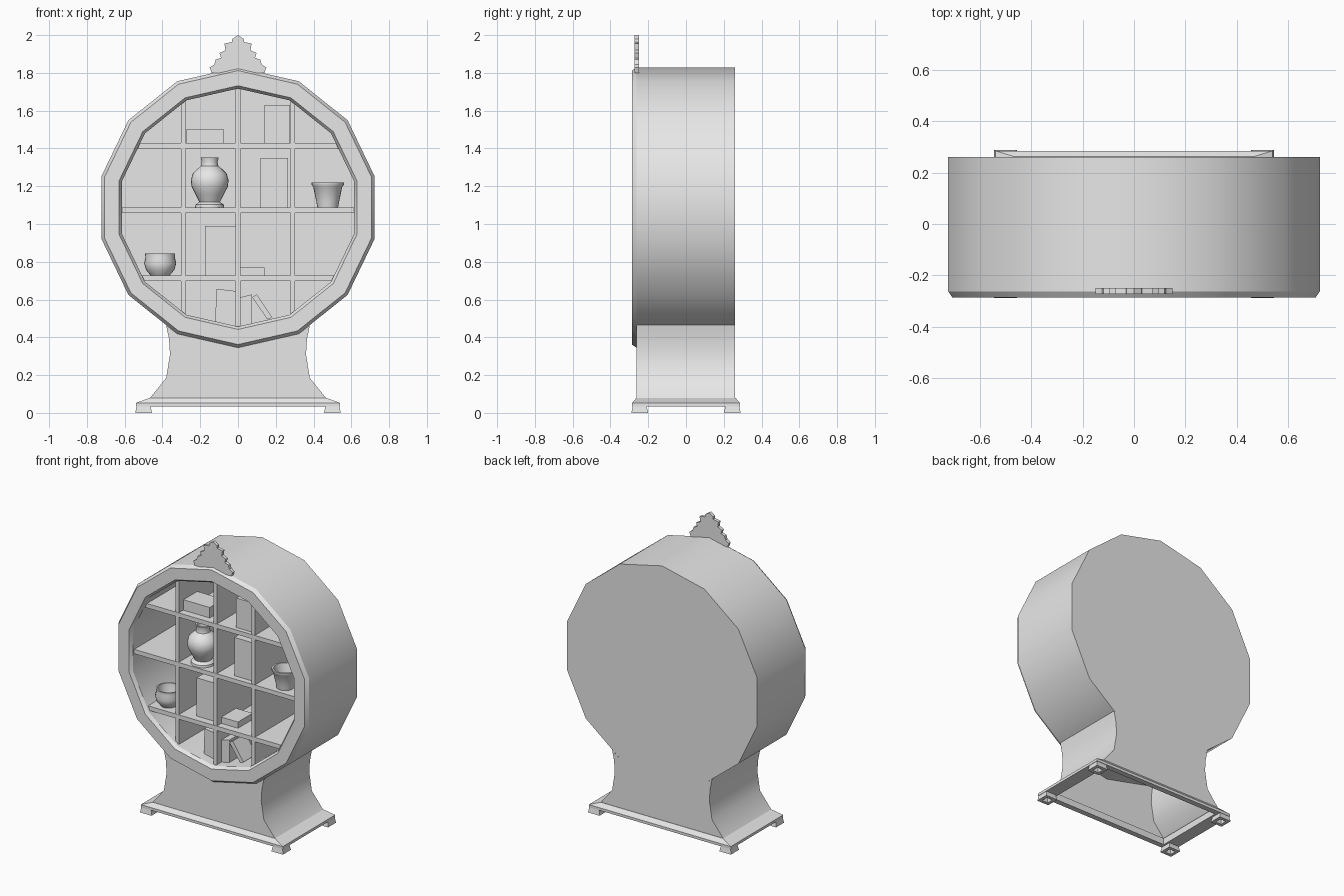
import bpy, bmesh, math
from mathutils import Matrix, Vector

if "Cube" in bpy.data.objects:
    bpy.data.objects.remove(bpy.data.objects["Cube"])

grey = bpy.data.materials.new("plain grey")
grey.use_nodes = True
grey.diffuse_color = (0.8, 0.8, 0.8, 1)
grey.node_tree.nodes["Principled BSDF"].inputs["Base Color"].default_value = (0.8, 0.8, 0.8, 1)


def finish(name, bm, smooth=None):
    """Turn a bmesh into a named object."""
    bmesh.ops.remove_doubles(bm, verts=bm.verts, dist=0.0001)
    bmesh.ops.recalc_face_normals(bm, faces=bm.faces)
    mesh = bpy.data.meshes.new(name)
    bm.to_mesh(mesh)
    bm.free()
    mesh.materials.append(grey)
    ob = bpy.data.objects.new(name, mesh)
    bpy.context.collection.objects.link(ob)
    if smooth:
        bpy.ops.object.select_all(action="DESELECT")
        ob.select_set(True)
        bpy.context.view_layer.objects.active = ob
        bpy.ops.object.shade_smooth_by_angle(angle=math.radians(smooth))
    return ob


def lathe(name, profile, sides, matrix, smooth):
    """Spin (radius, height) points about local z."""
    bm = bmesh.new()
    verts = [bm.verts.new((r, 0, h)) for r, h in profile]
    edges = [bm.edges.new(pair) for pair in zip(verts, verts[1:])]
    bmesh.ops.spin(bm, geom=verts + edges, cent=(0, 0, 0), axis=(0, 0, 1),
                   angle=math.tau, steps=sides, use_merge=True)
    bmesh.ops.transform(bm, matrix=matrix, verts=bm.verts)
    return finish(name, bm, smooth)


def box(name, x0, x1, y0, y1, z0, z1):
    bm = bmesh.new()
    size = Vector((x1 - x0, y1 - y0, z1 - z0))
    mid = Vector((x0 + x1, y0 + y1, z0 + z1)) / 2
    bmesh.ops.create_cube(bm, size=1, matrix=Matrix.Translation(mid) @ Matrix.Diagonal(size).to_4x4())
    return finish(name, bm)


def prism(name, outline, y0, y1):
    """Extrude an (x, z) outline along y."""
    bm = bmesh.new()
    face = bm.faces.new([bm.verts.new((x, y0, z)) for x, z in outline])
    new = bmesh.ops.extrude_face_region(bm, geom=[face])["geom"]
    bmesh.ops.translate(bm, vec=(0, y1 - y0, 0),
                        verts=[v for v in new if isinstance(v, bmesh.types.BMVert)])
    return finish(name, bm)


def rect_loops(name, loops, cx=0, cy=0):
    """Closed tube through rectangles given as (half x, half y, z)."""
    bm = bmesh.new()
    rings = [[bm.verts.new((cx + sx * hx, cy + sy * hy, z))
              for sx, sy in ((-1, -1), (1, -1), (1, 1), (-1, 1))] for hx, hy, z in loops]
    for a, b in zip(rings, rings[1:] + rings[:1]):
        for i in range(4):
            j = (i + 1) % 4
            bm.faces.new((a[i], a[j], b[j], b[i]))
    return finish(name, bm)


# Fourteen-sided drum with bevelled front rim and hollow interior
CENTRE, RADIUS, SIDES = 1.087, 0.742, 14
FRONT, BACK = -0.262, 0.26
turn = Matrix(((0, 1, 0, 0), (0, 0, 1, 0), (1, 0, 0, CENTRE), (0, 0, 0, 1)))
lathe("drum_case",
      [(0, BACK), (RADIUS, BACK), (RADIUS, FRONT), (0.725, -0.287), (0.645, -0.287),
       (0.63, -0.265), (0.63, 0.24), (0, 0.24)], SIDES, turn, 30)

# Shelves and upright dividers, ends buried in the drum wall
for i, z in enumerate((1.413, 1.072, 0.712)):
    half = math.sqrt(0.68 ** 2 - (z - CENTRE) ** 2)
    box(f"shelf_{i + 1}", -half, half, -0.25, 0.25, z - 0.015, z + 0.015)
for i, x in enumerate((-0.29, 0, 0.29)):
    half = math.sqrt(0.68 ** 2 - x ** 2)
    box(f"divider_{i + 1}", x - 0.013, x + 0.013, -0.248, 0.25, CENTRE - half, CENTRE + half)

# Hollow waisted stand, top cut to the underside of the drum
side = [(0.465, 0.08), (0.38, 0.185), (0.36, 0.31), (0.365, 0.39), (0.38, 0.464)]
step = math.tau / SIDES
under = [(RADIUS * math.sin(k * step), CENTRE - RADIUS * math.cos(k * step)) for k in (1, 0, -1)]
outline = side + under + [(-x, z) for x, z in reversed(side)]
bm = bmesh.new()
front, back = [[bm.verts.new((x, y, z)) for x, z in outline] for y in (FRONT, BACK)]
bm.faces.new(front)
bm.faces.new(back[::-1])
n = len(side)
for i in [*range(n - 1), *range(len(outline) - n, len(outline) - 1)]:
    bm.faces.new((front[i + 1], front[i], back[i], back[i + 1]))
finish("stand", bm, 40)

# Base moulding and four flared hollow feet
rect_loops("base_moulding", [(0.45, 0.248, 0.035), (0.54, 0.285, 0.035), (0.54, 0.285, 0.053),
                             (0.465, 0.262, 0.08), (0.45, 0.248, 0.08)])
for sx, right_left in ((-1, "right"), (1, "left")):
    for sy, end in ((-1, "front"), (1, "back")):
        rect_loops(f"{end}_{right_left}_foot",
                   [(0.022, 0.022, 0), (0.044, 0.044, 0), (0.037, 0.037, 0.036), (0.02, 0.02, 0.036)],
                   sx * 0.5, sy * 0.245)

# Stepped crest on top of the rim
crest = [(0, 2.0), (0.03, 1.98), (0.032, 1.963), (0.072, 1.955), (0.066, 1.92), (0.098, 1.905),
         (0.09, 1.88), (0.118, 1.87), (0.125, 1.845), (0.15, 1.828), (0.14, 1.8)]
prism("crest", crest + [(-x, z) for x, z in reversed(crest[1:])], -0.272, -0.25)

# Vase and two pots
pottery = {
    "vase": (-0.15, 1.087, [(0, 0), (0.077, 0), (0.075, 0.015), (0.055, 0.03), (0.075, 0.07),
                            (0.096, 0.11), (0.1, 0.145), (0.09, 0.18), (0.065, 0.205), (0.046, 0.22),
                            (0.042, 0.24), (0.048, 0.265), (0.038, 0.265), (0.034, 0.22), (0, 0.2)]),
    "tapered_pot": (0.475, 1.087, [(0, 0), (0.055, 0), (0.06, 0.03), (0.077, 0.11), (0.085, 0.12),
                                   (0.085, 0.132), (0.073, 0.132), (0.05, 0.02), (0, 0.02)]),
    "round_bowl": (-0.412, 0.727, [(0, 0), (0.05, 0), (0.075, 0.03), (0.085, 0.065), (0.078, 0.095),
                                   (0.08, 0.118), (0.07, 0.118), (0.068, 0.09), (0.05, 0.02), (0, 0.02)]),
}
for name, (x, z, profile) in pottery.items():
    lathe(name, profile, 24, Matrix.Translation((x, -0.165, z)), 40)

# Boxes on the shelves
box("low_box", -0.275, -0.075, -0.2, -0.05, 1.428, 1.5)
box("upper_box", 0.14, 0.275, -0.22, -0.08, 1.428, 1.63)
box("middle_box", 0.12, 0.265, -0.21, -0.1, 1.087, 1.35)
box("lower_box", -0.175, -0.012, -0.2, -0.08, 0.727, 0.99)
box("flat_box", 0.012, 0.14, -0.2, -0.04, 0.727, 0.77)

# Books at the bottom, one leaning
prism("wide_book", [(-0.12, 0.48), (-0.012, 0.45), (-0.012, 0.645), (-0.115, 0.657)], -0.2, -0.06)
prism("upright_book", [(0.012, 0.45), (0.075, 0.465), (0.075, 0.628), (0.012, 0.612)], -0.2, -0.06)
prism("leaning_book", [(0.155, 0.495), (0.182, 0.505), (0.1, 0.628), (0.075, 0.613)], -0.2, -0.06)
